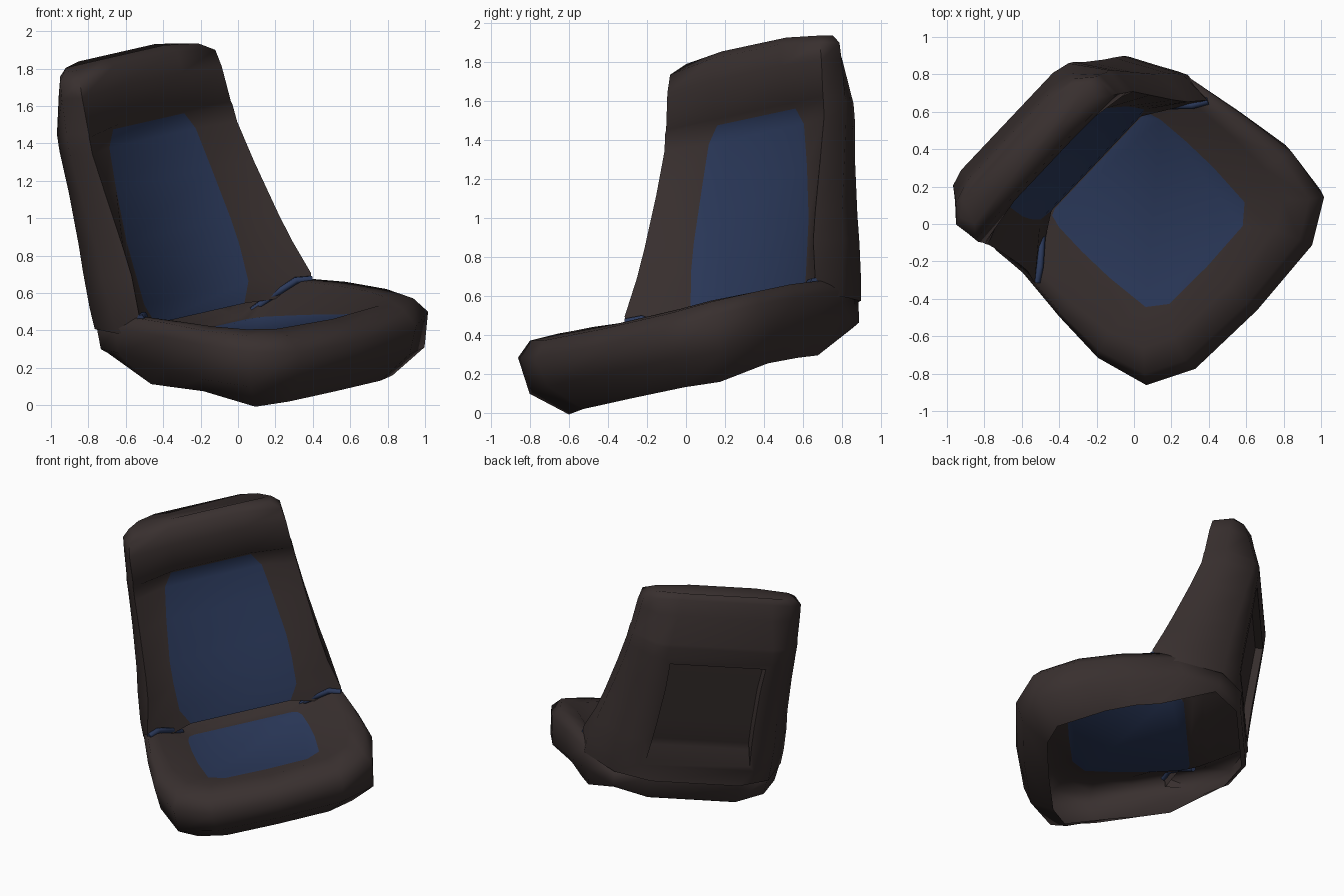
import bpy, bmesh, math
from mathutils import Matrix, Vector

cube = bpy.data.objects.get("Cube")
if cube:
    bpy.data.objects.remove(cube)


def material(name, colour):
    m = bpy.data.materials.new(name)
    m.use_nodes = True
    m.diffuse_color = (*colour, 1)
    m.node_tree.nodes["Principled BSDF"].inputs["Base Color"].default_value = (*colour, 1)
    return m


BROWN = material("dark brown upholstery", (0.040, 0.029, 0.028))
BLUE = material("blue fabric", (0.024, 0.041, 0.104))

# Seat frame: local x is the sitter's left, local -y is forward, turned and rolled
side = Vector((0.68, 0.72, 0.155)).normalized()
fwd = Vector((0.727, -0.686, 0)).normalized()
fwd = (fwd - side * fwd.dot(side)).normalized()
up = fwd.cross(side)
FRAME = Matrix((side, -fwd, up)).transposed().to_4x4()
FRAME.translation = side * 0.17


def mirrored(half):
    """Closed loop from (half width, forward, height) points on one side."""
    return half + [(-x, f, w) for x, f, w in reversed(half) if x > 0]


def loft(bm, loops):
    """Skin the loops; returns the rings and the quads as rows[i][j]."""
    rings = [[bm.verts.new((x, -f, w)) for x, f, w in lp] for lp in loops]
    n = len(rings[0])
    rows = [[bm.faces.new((a[j], a[(j + 1) % n], b[(j + 1) % n], b[j])) for j in range(n)]
            for a, b in zip(rings, rings[1:])]
    return rings, rows


def finish(bm, name, angle):
    me = bpy.data.meshes.new(name)
    bm.to_mesh(me)
    bm.free()
    ob = bpy.data.objects.new(name, me)
    bpy.context.collection.objects.link(ob)
    me.materials.append(BROWN)
    me.materials.append(BLUE)
    ob.matrix_world = FRAME
    bpy.ops.object.select_all(action="DESELECT")
    ob.select_set(True)
    bpy.context.view_layer.objects.active = ob
    bpy.ops.object.shade_smooth_by_angle(angle=math.radians(angle))


# Backrest: height, crown, then (half, forward) of panel, wing, flank, rear corner, rear
levels = [
    (0.47, 0, (.35, -.37), (.67, -.18), (.69, -.34), (.54, -.64), (.31, -.765)),
    (0.58, 0, (.41, -.38), (.68, -.17), (.69, -.36), (.54, -.66), (.40, -.75)),
    (0.77, 0, (.415, -.42), (.63, -.24), (.665, -.43), (.53, -.69), (.40, -.77)),
    (0.92, 0, (.41, -.46), (.61, -.30), (.64, -.47), (.51, -.72), (.39, -.79)),
    (1.20, 0, (.375, -.53), (.585, -.41), (.605, -.57), (.48, -.78), (.38, -.83)),
    (1.42, 0, (.34, -.58), (.57, -.49), (.585, -.64), (.465, -.83), (.37, -.86)),
    (1.51, 0, (.28, -.595), (.565, -.505), (.58, -.66), (.455, -.845), (.36, -.87)),
    (1.53, .01, (.26, -.56), (.56, -.51), (.575, -.66), (.45, -.845), (.36, -.87)),
    (1.72, .02, (.25, -.55), (.55, -.54), (.56, -.68), (.455, -.80), (.33, -.83)),
    (1.81, .05, (.25, -.57), (.535, -.56), (.55, -.69), (.46, -.77), (.32, -.81)),
    (1.845, .05, (.23, -.64), (.47, -.62), (.50, -.70), (.42, -.76), (.30, -.78)),
]
loops = [mirrored([(x, f, w + crown * (1 - (x / 0.55) ** 2)) for x, f in half])
         for w, crown, *half in levels]
bm = bmesh.new()
rings, rows = loft(bm, loops)
bm.faces.new(rings[-1])
bmesh.ops.recalc_face_normals(bm, faces=bm.faces)
for row in rows[:6]:
    row[9].material_index = 1

# Storage pocket sunk into the rear, with a sloping ledge at its foot
pocket = [row[4] for row in rows[1:5]]
bmesh.ops.inset_region(bm, faces=pocket, thickness=0.05, depth=0)
bmesh.ops.inset_region(bm, faces=pocket, thickness=0.012, depth=-0.05)
pocket_verts = {v for f in pocket for v in f.verts}
low = min(v.co.z for v in pocket_verts)
for v in pocket_verts:
    if v.co.z < low + 0.02:
        v.co.z += 0.09
finish(bm, "backrest", 55)

# Cushion: an open-bottomed shell, rings run from the lower rim up to the panel edge
cushion_rings = [
    [(0, .57, .05), (.36, .56, .05), (.54, .48, .05), (.58, .15, .14),
     (.60, -.05, .165), (.59, -.22, .18), (.51, -.59, .335), (.30, -.72, .33)],
    [(0, .74, .18), (.44, .72, .18), (.685, .60, .18), (.74, .30, .23),
     (.71, 0, .29), (.655, -.38, .36), (.53, -.62, .36), (.31, -.75, .345)],
    [(0, .795, .32), (.46, .77, .33), (.70, .64, .37), (.765, .35, .42),
     (.74, .05, .46), (.685, -.35, .50), (.535, -.63, .49), (.305, -.755, .49)],
    [(0, .73, .41), (.45, .70, .42), (.65, .59, .45), (.72, .33, .49),
     (.71, .05, .53), (.67, -.28, .56), (.55, -.45, .53), (.36, -.50, .42)],
    [(0, .60, .44), (.40, .57, .45), (.55, .49, .47), (.61, .30, .495),
     (.62, .05, .525), (.61, -.22, .55), (.56, -.32, .53), (.36, -.43, .39)],
    [(0, .44, .41), (.29, .43, .41), (.39, .35, .405), (.41, .10, .40),
     (.41, -.10, .395), (.40, -.28, .39), (.38, -.35, .385), (.34, -.365, .385)],
]
bm = bmesh.new()
rings, rows = loft(bm, [mirrored(r) for r in cushion_rings])
panel = bm.faces.new(rings[-1])
panel.material_index = 1
bmesh.ops.recalc_face_normals(bm, faces=bm.faces)
if panel.normal.z < 0:
    bmesh.ops.reverse_faces(bm, faces=bm.faces)
finish(bm, "cushion", 70)

# Blue piping where the cushion sides meet the backrest wings
for name, s in (("left_piping", 1), ("right_piping", -1)):
    path = [(.675, -.165, .55), (.60, -.21, .555), (.50, -.30, .49), (.42, -.385, .42)]
    curve = bpy.data.curves.new(name, "CURVE")
    curve.dimensions = "3D"
    curve.bevel_depth = 0.02
    curve.bevel_resolution = 1
    curve.use_fill_caps = True
    spline = curve.splines.new("POLY")
    spline.points.add(len(path) - 1)
    for p, (x, f, w) in zip(spline.points, path):
        p.co = (s * x, -f, w, 1)
    curve.materials.append(BLUE)
    ob = bpy.data.objects.new(name, curve)
    bpy.context.collection.objects.link(ob)
    ob.matrix_world = FRAME
